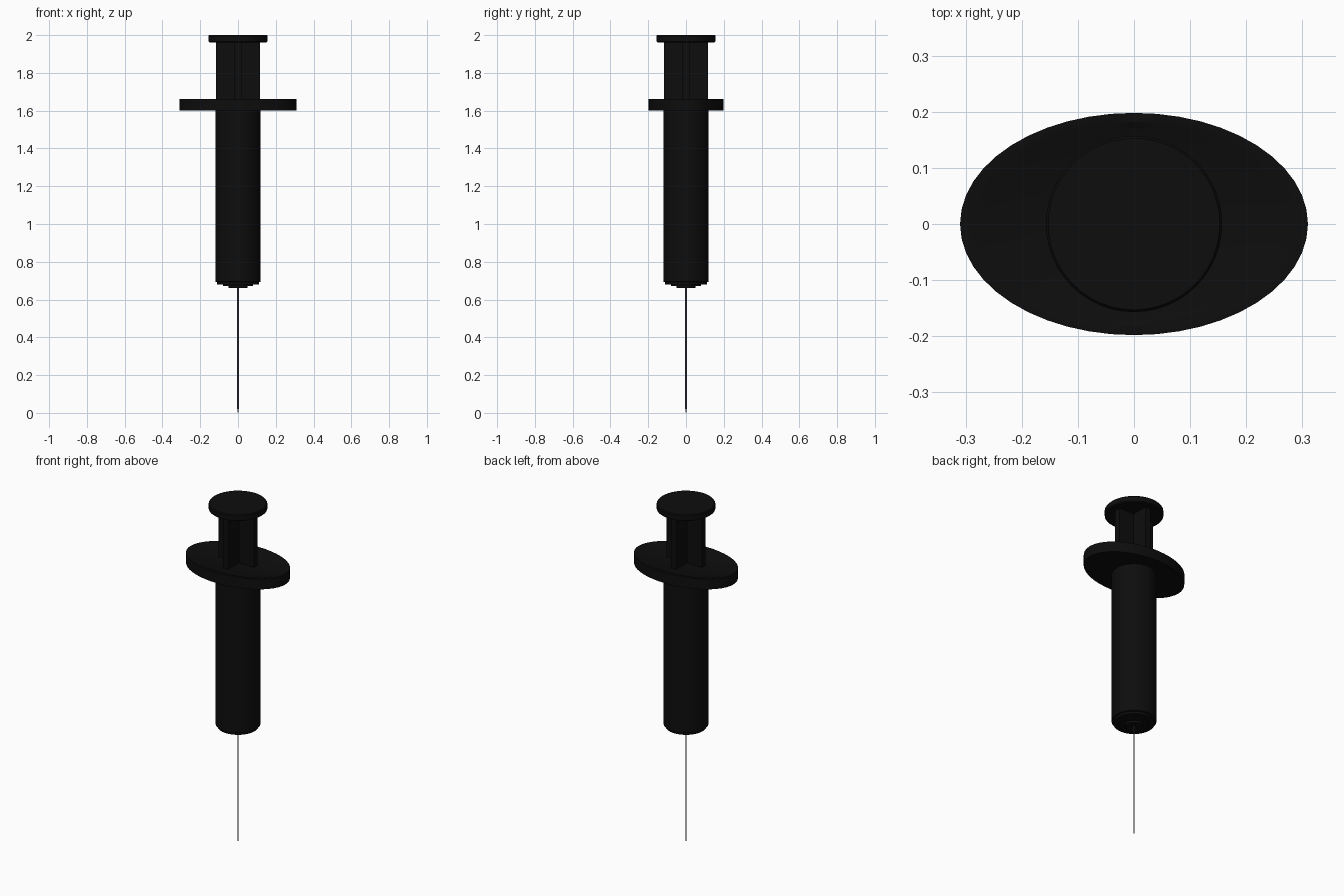
import bpy, bmesh, math

if "Cube" in bpy.data.objects:
    bpy.data.objects.remove(bpy.data.objects["Cube"])


def material(name, rgb):
    m = bpy.data.materials.new(name)
    m.diffuse_color = (*rgb, 1)
    m.use_nodes = True
    m.node_tree.nodes["Principled BSDF"].inputs["Base Color"].default_value = m.diffuse_color
    return m


BLACK = material("black_plastic", (0.004, 0.004, 0.004))
STEEL = material("steel", (0.1, 0.1, 0.11))


def finish(name, bm, mat):
    bmesh.ops.recalc_face_normals(bm, faces=bm.faces)
    me = bpy.data.meshes.new(name)
    bm.to_mesh(me)
    bm.free()
    ob = bpy.data.objects.new(name, me)
    bpy.context.collection.objects.link(ob)
    me.materials.append(mat)
    bpy.ops.object.select_all(action='DESELECT')
    ob.select_set(True)
    bpy.context.view_layer.objects.active = ob
    bpy.ops.object.shade_smooth_by_angle(angle=math.radians(30))
    return ob


def lathe(name, profile, mat, sides=48):
    """Stack of elliptical rings (rx, ry, z), capped at both ends."""
    bm = bmesh.new()
    rings = []
    for rx, ry, z in profile:
        rings.append([bm.verts.new((rx * math.cos(2 * math.pi * i / sides),
                                    ry * math.sin(2 * math.pi * i / sides), z))
                      for i in range(sides)])
    for a, b in zip(rings, rings[1:]):
        for i in range(sides):
            j = (i + 1) % sides
            bm.faces.new((a[i], a[j], b[j], b[i]))
    bm.faces.new(rings[0])
    bm.faces.new(rings[-1])
    return finish(name, bm, mat)


def round_part(name, profile, mat, sides=48):
    return lathe(name, [(r, r, z) for r, z in profile], mat, sides)


# needle
round_part("needle", [(0.001, 0), (0.004, 0.02), (0.004, 0.68)], STEEL, 12)

# barrel with stepped nozzle end
round_part("barrel", [(0.05, 0.66), (0.05, 0.673), (0.08, 0.673), (0.08, 0.68),
                      (0.11, 0.68), (0.112, 0.692), (0.12, 0.695), (0.12, 1.62)], BLACK)

# oval finger flange with a shallow recessed top
lathe("finger_flange", [(0.31, 0.198, 1.60), (0.31, 0.198, 1.662), (0.285, 0.182, 1.662),
                        (0.265, 0.17, 1.655)], BLACK)

# plunger rod: cross-shaped section
R, T = 0.116, 0.018
quarter = [(R, -T), (R, T), (T, T)]
section = []
for k in range(4):
    c, s = round(math.cos(k * math.pi / 2)), round(math.sin(k * math.pi / 2))
    section += [(x * c - y * s, x * s + y * c) for x, y in quarter]
bm = bmesh.new()
face = bm.faces.new([bm.verts.new((x, y, 1.62)) for x, y in section])
top = bmesh.ops.extrude_face_region(bm, geom=[face])
bmesh.ops.translate(bm, vec=(0, 0, 0.35),
                    verts=[v for v in top["geom"] if isinstance(v, bmesh.types.BMVert)])
finish("plunger_rod", bm, BLACK)

# thumb disc
round_part("thumb_disc", [(0.15, 1.962), (0.157, 1.967), (0.157, 1.995), (0.153, 2.0)], BLACK)
